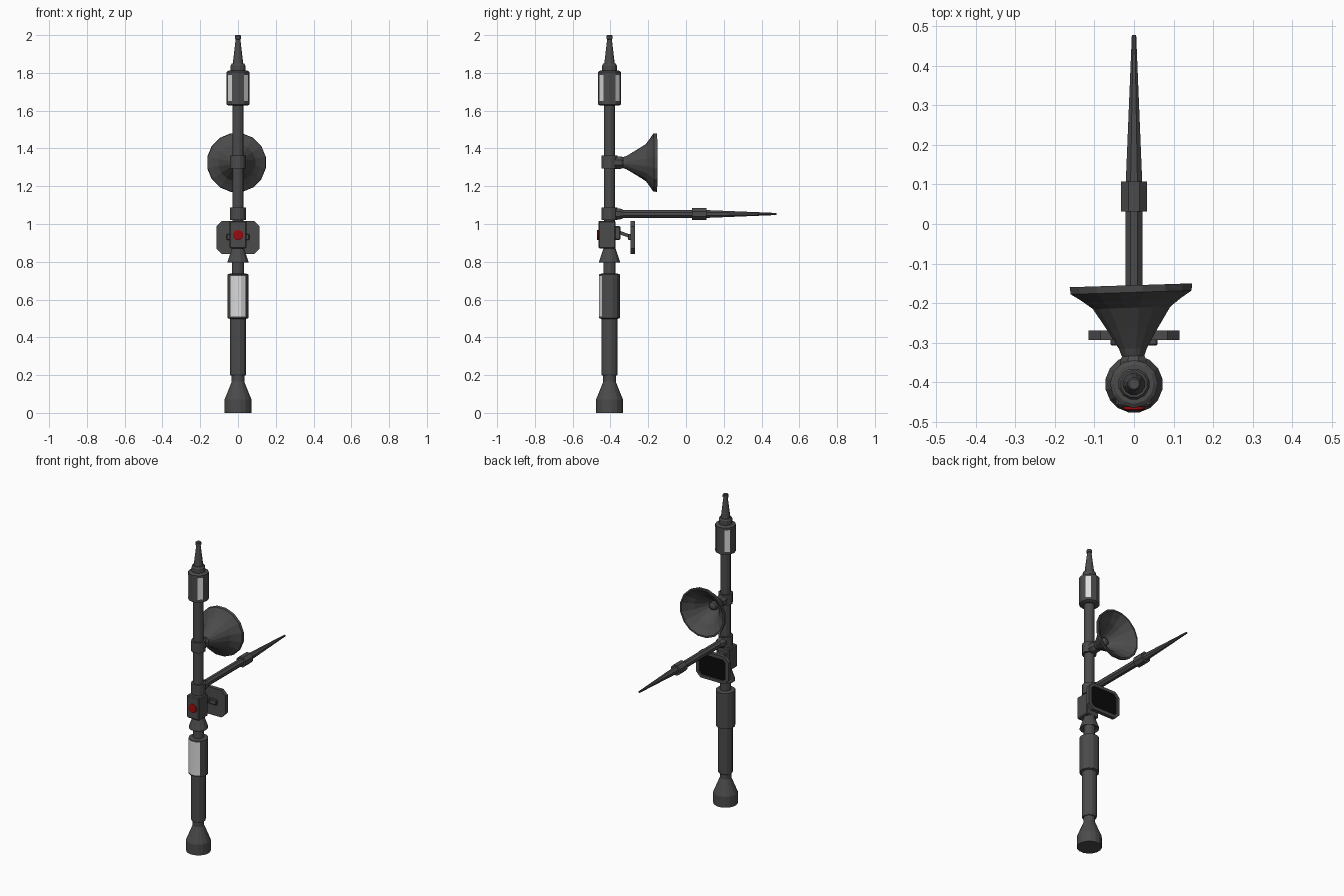
import bpy, bmesh, math
from mathutils import Matrix, Vector

if "Cube" in bpy.data.objects:
    bpy.data.objects.remove(bpy.data.objects["Cube"])

AY = -0.405  # y of the pole axis


def material(name, rgb):
    m = bpy.data.materials.new(name)
    m.diffuse_color = (*rgb, 1)
    m.use_nodes = True
    m.node_tree.nodes["Principled BSDF"].inputs["Base Color"].default_value = m.diffuse_color
    return m


GREY = material("dark grey", (0.07, 0.07, 0.07))
LAMP = material("lamp white", (0.72, 0.72, 0.72))
RED = material("button red", (0.33, 0.003, 0.004))
BLACK = material("screen black", (0.003, 0.003, 0.003))


def finish(name, bm, mats=(GREY,)):
    bmesh.ops.recalc_face_normals(bm, faces=bm.faces)
    me = bpy.data.meshes.new(name)
    bm.to_mesh(me)
    bm.free()
    for m in mats:
        me.materials.append(m)
    ob = bpy.data.objects.new(name, me)
    bpy.context.collection.objects.link(ob)
    return ob


def lathe(name, profile, sides=12, matrix=None, face_front=True, paint=None, mats=(GREY,)):
    """Spin (radius, height) points around the pole axis, or another axis by matrix."""
    bm = bmesh.new()
    start = -math.pi / 2 + (math.pi / sides if face_front else 0)
    rings = []
    for r, h in profile:
        angles = [start + 2 * math.pi * i / sides for i in range(sides)]
        rings.append([bm.verts.new((r * math.cos(a), r * math.sin(a), h)) for a in angles])
    for lo, hi in zip(rings, rings[1:]):
        for i in range(sides):
            j = (i + 1) % sides
            bm.faces.new((lo[i], lo[j], hi[j], hi[i]))
    bm.faces.new(rings[0][::-1])
    bm.faces.new(rings[-1])
    if paint:
        for f in bm.faces:
            f.material_index = 1 if paint(f.calc_center_median()) else 0
    bm.transform(matrix or Matrix.Translation((0, AY, 0)))
    return finish(name, bm, mats)


def box(name, lo, hi, bevel=0.0, tilt=0.0, mats=(GREY,)):
    lo, hi = Vector(lo), Vector(hi)
    bm = bmesh.new()
    bmesh.ops.create_cube(bm, size=1)
    bmesh.ops.scale(bm, vec=hi - lo, verts=bm.verts)
    if bevel:
        bmesh.ops.bevel(bm, geom=bm.edges[:], offset=bevel, segments=1, affect='EDGES')
    bm.transform(Matrix.Translation((lo + hi) / 2) @ Matrix.Rotation(tilt, 4, 'X'))
    return finish(name, bm, mats)


def along_y(z, turn=0.0):
    """Axis frame whose height runs along +y from the pole centre."""
    return (Matrix.Translation((0, AY, z)) @ Matrix.Rotation(turn, 4, 'Z')
            @ Matrix.Rotation(-math.pi / 2, 4, 'X'))


# Base and pole
lathe("base_foot", [(0.073, 0), (0.073, 0.07), (0.034, 0.165), (0.034, 0.21)], 16)
lathe("lower_tube", [(0.04, 0.197), (0.044, 0.203), (0.044, 0.51)])
lathe("pole_neck", [(0.033, 0.7), (0.033, 0.9)])
lathe("bell_skirt", [(0.03, 0.81), (0.057, 0.795), (0.057, 0.803), (0.032, 0.875)])
lathe("upper_pole", [(0.031, 1.0), (0.031, 1.64)])

# Lower lamp sleeve: light panel on its three front faces
lathe("lower_lamp_sleeve",
      [(0.046, 0.498), (0.058, 0.502), (0.058, 0.51), (0.058, 0.725), (0.058, 0.733), (0.046, 0.737)],
      paint=lambda c: 0.55 < c.z < 0.7 and c.y < -0.035, mats=(GREY, LAMP))

# Upper lamp: four light strips on the diagonals
lathe("upper_lamp_sleeve",
      [(0.05, 1.627), (0.061, 1.632), (0.061, 1.65), (0.061, 1.79), (0.061, 1.805), (0.05, 1.812)],
      face_front=False,
      paint=lambda c: 1.7 < c.z < 1.75 and abs(abs(c.x) - abs(c.y)) < 0.005, mats=(GREY, LAMP))
lathe("top_collar", [(0.04, 1.805), (0.04, 1.84), (0.034, 1.85)])
lathe("top_spike", [(0.029, 1.845), (0.013, 1.978), (0.017, 1.98), (0.017, 1.996), (0.013, 2.0)])

# Collars on the pole
for label, z0, z1 in (("arm_collar", 1.02, 1.088), ("horn_collar", 1.295, 1.362)):
    lathe(label, [(0.043, z0), (0.043, z1)])

# Control box with red button
box("control_box", (-0.045, -0.463, 0.87), (0.045, -0.373, 1.017), 0.006)
lathe("red_button", [(0.028, 0), (0.028, 0.009), (0.022, 0.012)], 12,
      Matrix.Translation((0, -0.46, 0.942)) @ Matrix.Rotation(math.pi / 2, 4, 'X'), mats=(RED,))

# Horn, hollow, with a central nub
HORN = along_y(1.325, math.radians(1.8))
lathe("horn_neck", [(0.036, 0.02), (0.036, 0.06), (0.026, 0.08)], 8, HORN)
lathe("horn",
      [(0.028, 0.068), (0.036, 0.09), (0.066, 0.14), (0.1, 0.193), (0.128, 0.214), (0.156, 0.232),
       (0.158, 0.25), (0.148, 0.25), (0.12, 0.222), (0.09, 0.2), (0.05, 0.145),
       (0.028, 0.12), (0.024, 0.14), (0.01, 0.148)], 16, HORN)

# Pointed arm
ARM = along_y(1.053)
lathe("arm_socket", [(0.032, 0.02), (0.032, 0.055), (0.024, 0.073)], 8, ARM)
lathe("arm_tube", [(0.023, 0.05), (0.023, 0.45)], 8, ARM)
lathe("arm_sleeve", [(0.035, 0.437), (0.035, 0.513)], 8, ARM)
lathe("arm_point", [(0.023, 0.5), (0.006, 0.883)], 8, ARM)

# Bracket holding the screen
box("bracket_mount", (-0.03, -0.385, 0.915), (0.03, -0.348, 0.99), 0.005)
box("bracket_link", (-0.016, -0.36, 0.935), (0.016, -0.283, 0.953), 0.0, math.radians(-20))
box("bracket_hinge", (-0.06, -0.308, 0.915), (0.06, -0.29, 0.948), 0.004)

# Screen: chamfered plate with a recessed black face on its back
bm = bmesh.new()
X, Z0, Z1, C = 0.115, 0.84, 1.016, 0.03
outline = [(-X + C, Z0), (X - C, Z0), (X, Z0 + C), (X, Z1 - C),
           (X - C, Z1), (-X + C, Z1), (-X, Z1 - C), (-X, Z0 + C)]
front = bm.faces.new([bm.verts.new((x, -0.293, z)) for x, z in outline])
side = bmesh.ops.extrude_face_region(bm, geom=[front])
back = [g for g in side["geom"] if isinstance(g, bmesh.types.BMFace)][0]
bmesh.ops.translate(bm, vec=(0, 0.024, 0), verts=back.verts)
bmesh.ops.recalc_face_normals(bm, faces=bm.faces)
back = max(bm.faces, key=lambda f: f.calc_center_median().y)
bmesh.ops.inset_region(bm, faces=[back], thickness=0.02)
bmesh.ops.inset_region(bm, faces=[back], thickness=0.002, depth=-0.005)
back.material_index = 1
finish("screen", bm, (GREY, BLACK))
